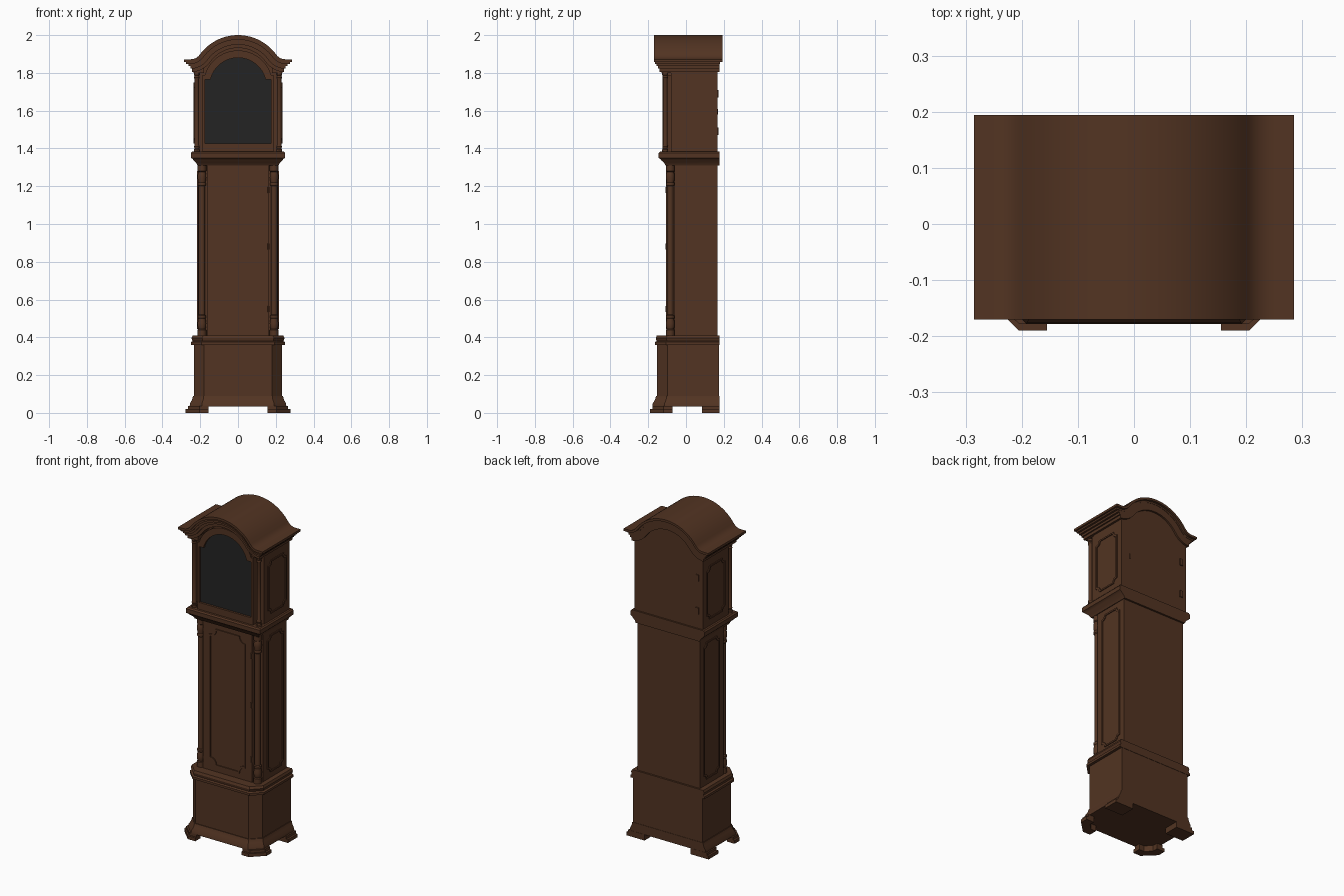
import bpy, bmesh
from math import sin, cos, pi, sqrt, asin, atan2

if "Cube" in bpy.data.objects:
    bpy.data.objects.remove(bpy.data.objects["Cube"])


def material(name, rgb):
    m = bpy.data.materials.new(name)
    m.use_nodes = True
    m.diffuse_color = (*rgb, 1)
    bsdf = next(n for n in m.node_tree.nodes if n.type == 'BSDF_PRINCIPLED')
    bsdf.inputs["Base Color"].default_value = (*rgb, 1)
    return m


WOOD = material("dark_walnut", (0.085, 0.034, 0.016))
GLASS = material("smoked_glass", (0.0175, 0.0175, 0.0175))


def loft(name, rings, mat=WOOD, closed=False):
    """Skin equal-length loops of points; cap the ends, or join them if closed."""
    bm = bmesh.new()
    loops = [[bm.verts.new(p) for p in ring] for ring in rings]
    n = len(loops[0])
    pairs = list(zip(loops, loops[1:]))
    if closed:
        pairs.append((loops[-1], loops[0]))
    else:
        bm.faces.new(loops[0])
        bm.faces.new(loops[-1])
    for a, b in pairs:
        for i in range(n):
            j = (i + 1) % n
            bm.faces.new((a[i], a[j], b[j], b[i]))
    bmesh.ops.recalc_face_normals(bm, faces=bm.faces)
    me = bpy.data.meshes.new(name)
    bm.to_mesh(me)
    bm.free()
    me.materials.append(mat)
    ob = bpy.data.objects.new(name, me)
    bpy.context.collection.objects.link(ob)
    ob.select_set(True)
    bpy.context.view_layer.objects.active = ob
    return ob


def place(pts, a, axis):
    if axis == 'x':
        return [(a, u, v) for u, v in pts]
    if axis == 'y':
        return [(u, a, v) for u, v in pts]
    return [(u, v, a) for u, v in pts]


def prism(name, pts, a0, a1, axis, mat=WOOD):
    return loft(name, [place(pts, a0, axis), place(pts, a1, axis)], mat)


def frame(name, outer, inner, a0, a1, axis):
    rings = [place(outer, a0, axis), place(outer, a1, axis),
             place(inner, a1, axis), place(inner, a0, axis)]
    return loft(name, rings, closed=True)


def rect(u0, u1, v0, v1):
    return [(u0, v0), (u1, v0), (u1, v1), (u0, v1)]


def lathe(name, x, y, profile, sides=16):
    return loft(name, [[(x + r * cos(2 * pi * i / sides), y + r * sin(2 * pi * i / sides), z)
                        for i in range(sides)] for z, r in profile])


def plan(hw, yf, yb, c):
    """Plan outline with the two front corners cut off."""
    if c == 0:
        return rect(-hw, hw, yf, yb)
    return [(-hw, yb), (hw, yb), (hw, yf + c), (hw - c, yf), (c - hw, yf), (-hw, yf + c)]


def stack(name, levels, yb):
    return loft(name, [place(plan(hw, yf, yb, c), z, 'z') for z, hw, yf, c in levels])


def scooped(u0, u1, v0, v1, r, e=0, n=5):
    """Rectangle with concave quarter-round corners, inset by e."""
    pts = []
    corners = rect(u0 + e, u1 - e, v0 + e, v1 - e)
    for k, (u, v) in enumerate(corners):
        for i in range(n + 1):
            t = (k + 1) * pi / 2 - i / n * pi / 2
            pts.append((u + r * cos(t), v + r * sin(t)))
    return pts


def panel(name, box, r, a0, a1, axis):
    return frame(name, scooped(*box, r), scooped(*box, r, 0.009), a0, a1, axis)


def arch(d, hw, R=0.25, r=0.06, zc=1.75, zf=1.872, n=14):
    """Roof line: round crown, hollow shoulder, flat eave; d is the offset inward."""
    h = zf + r - zc
    xc = sqrt((R + r) ** 2 - h * h)
    a = atan2(xc, h)
    half = [((R - d) * sin(a * i / n), zc + (R - d) * cos(a * i / n)) for i in range(n + 1)]
    for i in range(1, 8):
        t = a * (1 - i / 7)
        half.append((xc - (r + d) * sin(t), zf + r - (r + d) * cos(t)))
    half = [p for p in half if p[0] < hw - 0.002]
    half.append((hw, half[-1][1]))
    return [(-x, z) for x, z in half[:0:-1]] + half


def door_shape(hw, zb, zs, R, zc, n=24):
    """Rectangle with small shoulders under a round arch."""
    a = pi / 2 - asin((zs - zc) / R)
    arc = [(R * sin(-a + 2 * a * i / n), zc + R * cos(-a + 2 * a * i / n)) for i in range(n + 1)]
    return [(-hw, zb), (-hw, zs)] + arc + [(hw, zs), (hw, zb)]


# Base: flared plinth, cut-corner box and top moulding
stack("plinth", [(0.035, 0.256, -0.178, 0.064), (0.05, 0.254, -0.176, 0.063),
                 (0.07, 0.243, -0.164, 0.059), (0.09, 0.238, -0.158, 0.056)], 0.177)
stack("base_box", [(0.085, 0.234, -0.154, 0.055), (0.37, 0.234, -0.154, 0.055)], 0.175)
stack("base_moulding", [(0.36, 0.25, -0.164, 0.058), (0.374, 0.25, -0.164, 0.058),
                        (0.38, 0.241, -0.156, 0.055), (0.396, 0.246, -0.16, 0.056),
                        (0.41, 0.24, -0.155, 0.055)], 0.177)

# Bracket feet
for s, side in ((-1, "right"), (1, "left")):
    for k, (z0, z1, g) in enumerate(((0, 0.02, 0), (0.02, 0.036, 0.012))):
        front = [(0.155, -0.19 + g), (0.205, -0.19 + g), (0.277 - g, -0.12), (0.277 - g, -0.072),
                 (0.225, -0.072), (0.225, -0.105), (0.19, -0.14), (0.155, -0.14)]
        prism(f"{side}_front_foot_{k}", [(s * x, y) for x, y in front], z0, z1, 'z')
        back = rect(0.155, 0.277 - g, 0.085, 0.178)
        prism(f"{side}_back_foot_{k}", [(s * x, y) for x, y in back], z0, z1, 'z')

# Trunk with notched front corners
half = [(0.165, -0.1), (0.165, -0.06), (0.211, -0.06), (0.211, 0.166)]
prism("trunk", half + [(-x, y) for x, y in half[::-1]], 0.4, 1.33, 'z')
panel("trunk_door_panel", (-0.122, 0.122, 0.445, 1.28), 0.04, -0.106, -0.098, 'y')
for i, z in enumerate((0.55, 0.88, 1.18)):
    lathe(f"trunk_door_hinge_{i}", 0.162, -0.102, [(z - 0.016, 0.006), (z + 0.016, 0.006)], 8)

# Turned trunk columns and side panels
turning = [(0.405, 0.023), (0.44, 0.023), (0.444, 0.018), (0.455, 0.022), (0.475, 0.023),
           (0.5, 0.019), (0.505, 0.022), (0.515, 0.022), (0.52, 0.017)]
column = turning + [(1.72 - z, r) for z, r in turning[::-1]]
for s, side in ((-1, "right"), (1, "left")):
    lathe(f"{side}_trunk_column", s * 0.191, -0.083, column)
    panel(f"{side}_trunk_panel", (-0.02, 0.133, 0.445, 1.28), 0.025, s * 0.209, s * 0.216, 'x')
    panel(f"{side}_hood_panel", (-0.045, 0.133, 1.425, 1.75), 0.027, s * 0.228, s * 0.236, 'x')

# Moulding carrying the hood
stack("hood_base_moulding", [(1.31, 0.215, -0.108, 0), (1.325, 0.222, -0.117, 0),
                             (1.338, 0.236, -0.132, 0), (1.345, 0.241, -0.137, 0),
                             (1.35, 0.25, -0.145, 0), (1.375, 0.25, -0.145, 0),
                             (1.383, 0.243, -0.138, 0)], 0.177)

# Hood body with arched top
prism("hood_body", [(-0.231, 1.375)] + arch(0.055, 0.231) + [(0.231, 1.375)], -0.08, 0.167, 'y')

# Arched hood door and glass
opening = door_shape(0.174, 1.425, 1.765, 0.15, 1.73)
frame("hood_door", door_shape(0.187, 1.383, 1.79, 0.184, 1.735), opening, -0.125, -0.078, 'y')
prism("hood_glass", opening, -0.112, -0.079, 'y', GLASS)

# Free-standing hood columns under small blocks
cap = [(1.38, 0.016), (1.395, 0.016), (1.4, 0.012), (1.41, 0.015), (1.418, 0.012)]
for s, side in ((-1, "right"), (1, "left")):
    lathe(f"{side}_hood_column", s * 0.218, -0.11, cap + [(3.185 - z, r) for z, r in cap[::-1]], 12)
    prism(f"{side}_hood_block", rect(s * 0.18, s * 0.236, 1.8, 1.85), -0.13, -0.07, 'y')

# Arched cornice in steps, with the roof as the outermost one
for i, (d0, d1, hw, y0, y1) in enumerate((
        (0, 0.014, 0.285, -0.17, 0.194), (0.012, 0.024, 0.275, -0.163, 0.18),
        (0.022, 0.036, 0.263, -0.155, 0.178), (0.034, 0.05, 0.252, -0.148, 0.178),
        (0.048, 0.068, 0.244, -0.14, 0.178))):
    band = arch(d0, hw) + arch(d1, hw)[::-1]
    prism("roof" if i == 0 else f"cornice_step_{i}", band, y0, y1, 'y')

# Hinges and latch on the back of the hood
for i, z in enumerate((1.49, 1.69)):
    prism(f"back_hinge_{i}", rect(-0.205, -0.185, z - 0.02, z + 0.02), 0.16, 0.173, 'y')
prism("back_latch", rect(0.165, 0.172, 1.58, 1.61), 0.16, 0.17, 'y')

bpy.ops.object.shade_smooth_by_angle(angle=pi / 6)
